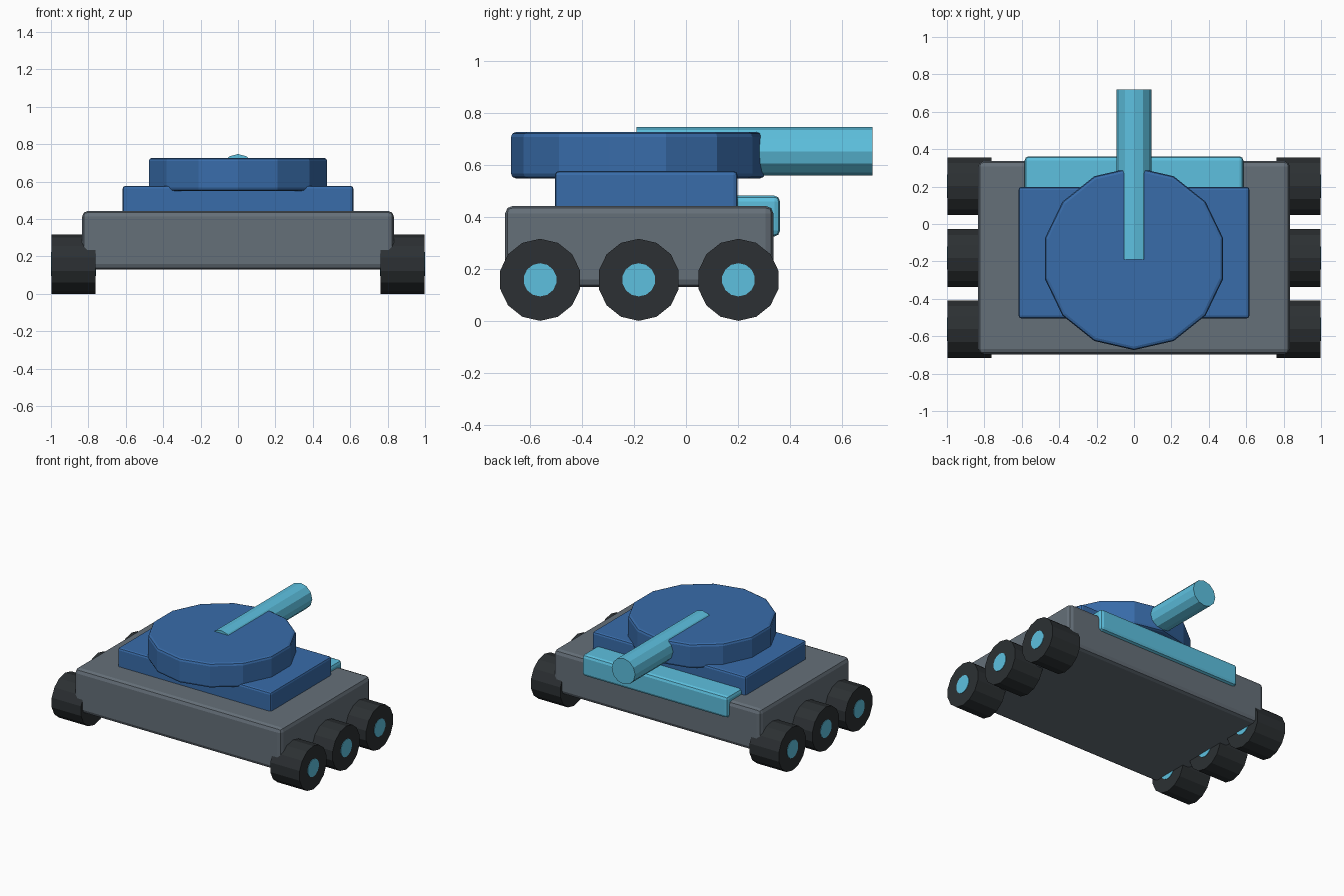
import bpy, math
from mathutils import Matrix

if "Cube" in bpy.data.objects:
    bpy.data.objects.remove(bpy.data.objects["Cube"])


def material(name, color):
    m = bpy.data.materials.new(name)
    m.diffuse_color = (*color, 1)
    m.use_nodes = True
    m.node_tree.nodes["Principled BSDF"].inputs["Base Color"].default_value = m.diffuse_color
    return m


BLUE = material("blue paint", (0.04, 0.15, 0.40))
CYAN = material("cyan paint", (0.11, 0.53, 0.74))
GREY = material("slate", (0.13, 0.16, 0.19))
DARK = material("rubber", (0.025, 0.03, 0.033))


def finish(ob, name, mat, bevel):
    ob.name = name
    ob.data.materials.append(mat)
    if bevel:
        b = ob.modifiers.new("bevel", 'BEVEL')
        b.width = bevel
        b.segments = 2
        b.limit_method = 'ANGLE'
        b.angle_limit = math.radians(40)
    return ob


def box(name, x, y, z, mat, bevel):
    bpy.ops.mesh.primitive_cube_add(size=1)
    ob = bpy.context.object
    size = [r[1] - r[0] for r in (x, y, z)]
    mid = [(r[1] + r[0]) / 2 for r in (x, y, z)]
    ob.data.transform(Matrix.Translation(mid) @ Matrix.Diagonal((*size, 1)))
    return finish(ob, name, mat, bevel)


def drum(name, sides, radius, depth, center, mat, axis='Z', bevel=0):
    # the first corner points to +y, or straight up for lying drums
    bpy.ops.mesh.primitive_cylinder_add(vertices=sides, radius=radius, depth=depth)
    ob = bpy.context.object
    rot = Matrix()
    if axis in 'XY':
        rot = Matrix.Rotation(math.pi / 2, 4, 'X')
    if axis == 'X':
        rot = Matrix.Rotation(math.pi / 2, 4, 'Z') @ rot
    ob.data.transform(rot)
    ob.location = center
    return finish(ob, name, mat, bevel)


# Hull, deck and rear block
box("hull", (-0.833, 0.833), (-0.697, 0.337), (0.13, 0.443), GREY, 0.03)
box("deck", (-0.617, 0.617), (-0.505, 0.198), (0.40, 0.577), BLUE, 0.015)
box("rear_block", (-0.585, 0.585), (0.16, 0.362), (0.325, 0.482), CYAN, 0.022)

# Turret and gun barrel
drum("turret", 14, 0.489, 0.178, (0, -0.185, 0.638), BLUE, bevel=0.018)
drum("barrel", 12, 0.094, 0.91, (0, 0.264, 0.653), CYAN, axis='Y')

# Three wheels per side, with hubs running through them
for side, label in ((-1, "left"), (1, "right")):
    for i, y in enumerate((-0.562, -0.182, 0.202)):
        at = (side * 0.879, y, 0.158)
        drum(f"{label}_wheel_{i + 1}", 14, 0.158, 0.236, at, DARK, axis='X')
        drum(f"{label}_hub_{i + 1}", 14, 0.064, 0.242, at, CYAN, axis='X')
